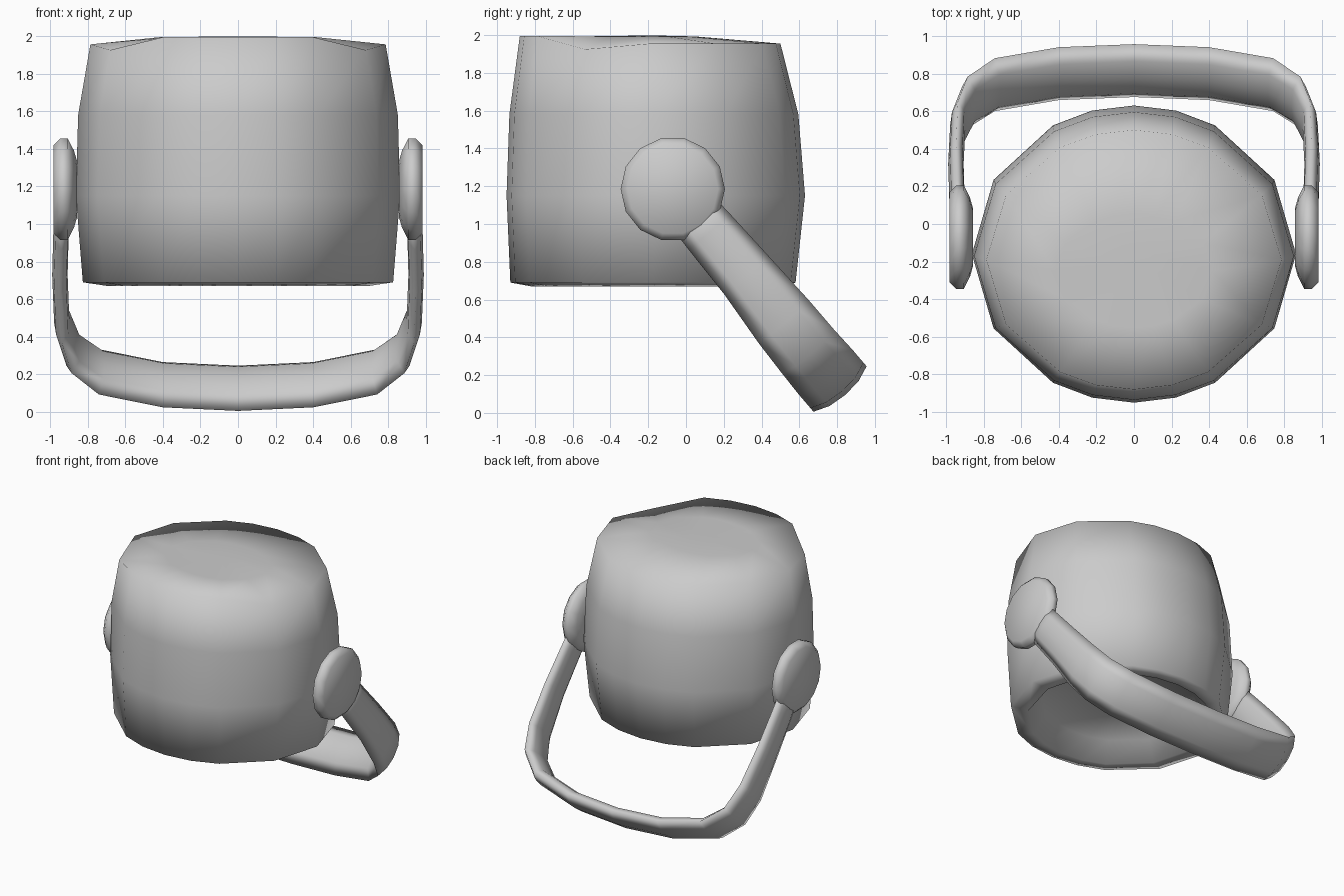
import bpy
import math
from mathutils import Vector

if "Cube" in bpy.data.objects:
    bpy.data.objects.remove(bpy.data.objects["Cube"])

SIDES = 14
PIVOT = Vector((0, -0.07, 1.185))
ALONG = Vector((0, 0.65, -0.76)).normalized()   # direction the handle hangs
ACROSS = Vector((0, 0.76, 0.65)).normalized()   # strap width direction
X = Vector((1, 0, 0))


def skin(name, rings, angle):
    """Join equal-sized rings of points into a closed tube with end caps."""
    n = len(rings[0])
    verts = [p for r in rings for p in r]
    faces = [(i * n + j, i * n + (j + 1) % n, (i + 1) * n + (j + 1) % n, (i + 1) * n + j)
             for i in range(len(rings) - 1) for j in range(n)]
    faces += [tuple(reversed(range(n))), tuple(range(len(verts) - n, len(verts)))]
    me = bpy.data.meshes.new(name)
    me.from_pydata(verts, [], faces)
    ob = bpy.data.objects.new(name, me)
    bpy.context.collection.objects.link(ob)
    bpy.context.view_layer.objects.active = ob
    ob.select_set(True)
    bpy.ops.object.mode_set(mode='EDIT')
    bpy.ops.mesh.select_all(action='SELECT')
    bpy.ops.mesh.normals_make_consistent(inside=False)
    bpy.ops.object.mode_set(mode='OBJECT')
    bpy.ops.object.shade_smooth_by_angle(angle=math.radians(angle))
    ob.select_set(False)
    return ob


# Barrel body: recessed bottom with a flat rim, bulging wall, nearly flat lid
# (radius x, radius y, centre y, z, whether the rim height varies)
profile = [
    (0.15, 0.15, -0.17, 0.86, 0), (0.60, 0.55, -0.17, 0.82, 0),
    (0.69, 0.66, -0.16, 0.67, 0), (0.825, 0.755, -0.175, 0.69, 0),
    (0.862, 0.79, -0.16, 1.15, 0), (0.85, 0.765, -0.17, 1.58, 0),
    (0.785, 0.69, -0.19, 1.955, 1), (0.42, 0.30, -0.25, 1.993, 0),
    (0.10, 0.08, -0.2, 1.997, 0)]
angles = [0, 30, 60, 75, 90, 105, 120, 150, 180, 210, 240, 255, 270, 285, 300, 330]
rings = []
for rx, ry, cy, z, varies in profile:
    ring = []
    for deg in angles:
        c, s = math.cos(math.radians(deg)), math.sin(math.radians(deg))
        rise = 0.04 if s < -0.8 else -0.03 if s < -0.4 else 0
        ring.append((rx * c, cy + ry * s, z + varies * rise))
    rings.append(ring)
skin("barrel_body", rings, 180)

# Handle strap: lens-shaped section swept along a U
# (x, distance, half width, sideways shift, inner thickness)
half = [(0.93, 0.1, 0.135, 0, 0.035), (0.94, 0.3, 0.145, 0, 0.04),
        (0.946, 0.6, 0.155, 0, 0.04), (0.936, 0.92, 0.175, -0.01, 0.04),
        (0.885, 1.12, 0.18, -0.015, 0.055), (0.74, 1.265, 0.185, -0.015, 0.065),
        (0.4, 1.355, 0.185, -0.015, 0.065)]
path = half + [(0, 1.38, 0.185, -0.015, 0.065)]
path += [(-h[0],) + h[1:] for h in reversed(half)]
section = [(-1, 0), (-0.55, 0.032), (0, 0.042), (0.55, 0.032),
           (1, 0), (0.6, -0.85), (0, -1), (-0.6, -0.85)]
points = [PIVOT + X * x + ALONG * d for x, d, *_ in path]
rings = []
for i, p in enumerate(points):
    w, shift, thick = path[i][2:]
    t = (points[min(i + 1, len(points) - 1)] - points[max(i - 1, 0)]).normalized()
    out = ACROSS.cross(t).normalized()
    if out.dot(p - PIVOT - ALONG * 0.5) < 0:
        out = -out
    rings.append([p + ACROSS * (u * w + shift) + out * (v if v >= 0 else v * thick)
                  for u, v in section])
skin("handle_strap", rings, 180)

# Pivot discs where the handle meets the body
for side, label in ((1, "right"), (-1, "left")):
    rings = [[PIVOT + Vector((side * x, r * math.cos(2 * math.pi * j / SIDES),
                              r * math.sin(2 * math.pi * j / SIDES)))
              for j in range(SIDES)]
             for x, r in ((0.855, 0.15), (0.872, 0.21), (0.905, 0.276),
                          (0.945, 0.276), (0.98, 0.24))]
    skin(label + "_pivot_disc", rings, 180)
